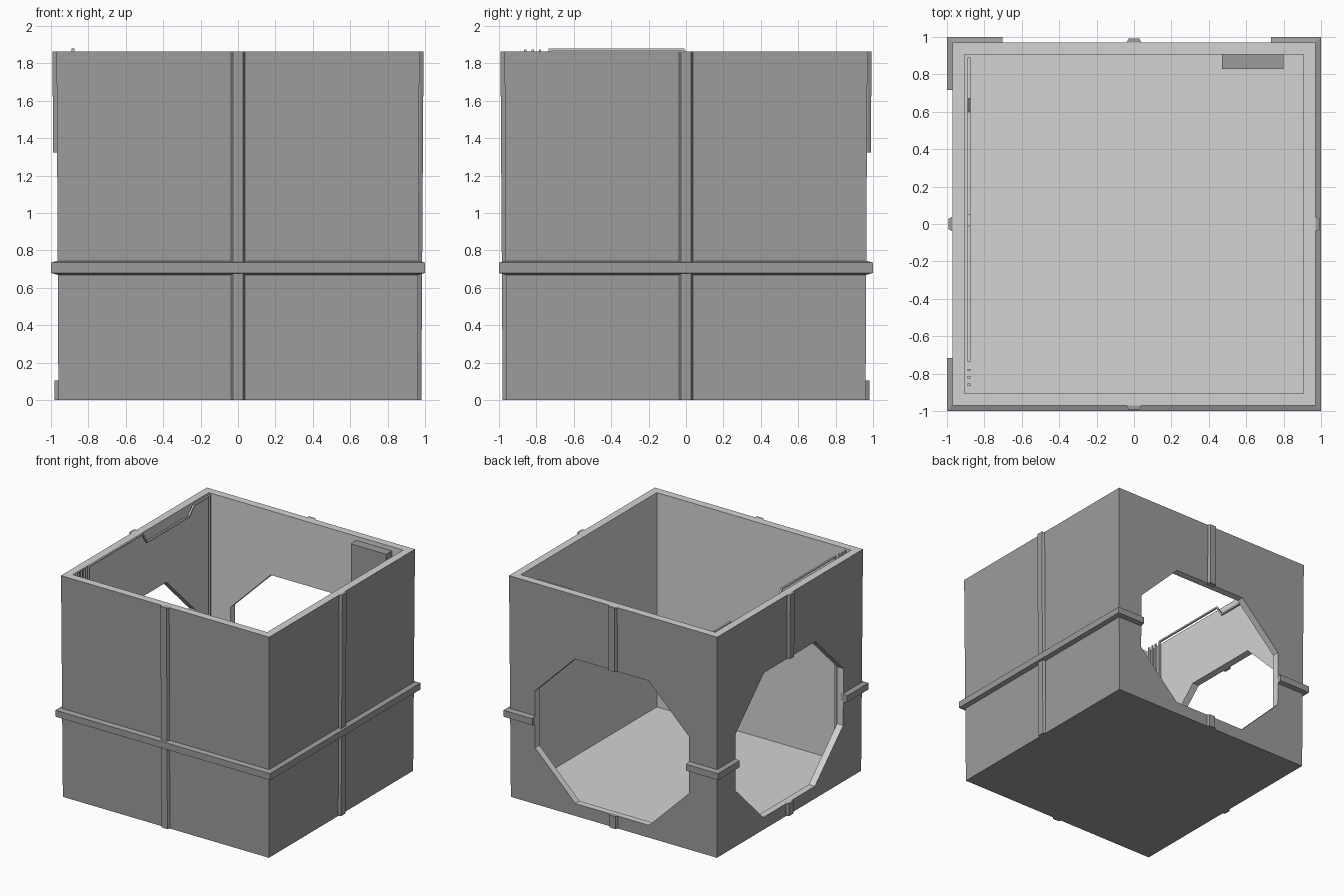
import bpy, bmesh
from math import pi
from mathutils import Matrix, Vector

if "Cube" in bpy.data.objects:
    bpy.data.objects.remove(bpy.data.objects["Cube"], do_unlink=True)


def material(name, value):
    m = bpy.data.materials.new(name)
    m.use_nodes = True
    colour = (value, value, value, 1)
    m.diffuse_color = colour
    m.node_tree.nodes["Principled BSDF"].inputs["Base Color"].default_value = colour
    return m


DARK = material("dark grey", 0.335)
LIGHT = material("light grey", 0.65)
TOP = 1.865
INNER = 0.905


def finish(name, bm, mats):
    bmesh.ops.recalc_face_normals(bm, faces=bm.faces)
    mesh = bpy.data.meshes.new(name)
    bm.to_mesh(mesh)
    bm.free()
    for m in mats:
        mesh.materials.append(m)
    ob = bpy.data.objects.new(name, mesh)
    bpy.context.collection.objects.link(ob)
    return ob


def loft(loops, closed=False):
    """Join equal loops of points with quads, capping the ends if open."""
    bm = bmesh.new()
    rings = [[bm.verts.new(p) for p in loop] for loop in loops]
    n = len(rings[0])
    pairs = list(zip(rings, rings[1:]))
    if closed:
        pairs.append((rings[-1], rings[0]))
    else:
        bm.faces.new(rings[0])
        bm.faces.new(rings[-1])
    for a, b in pairs:
        for i in range(n):
            j = (i + 1) % n
            bm.faces.new((a[i], a[j], b[j], b[i]))
    return bm


def square(half, z):
    return [(-half, -half, z), (half, -half, z), (half, half, z), (-half, half, z)]


def box(name, low, high, mat):
    bm = bmesh.new()
    low, high = Vector(low), Vector(high)
    bmesh.ops.create_cube(bm, size=1, matrix=Matrix.Translation((low + high) / 2)
                          @ Matrix.Diagonal((*(high - low), 1)))
    return finish(name, bm, [mat])


def cutter(name, bm):
    for f in bm.faces:
        f.material_index = 1
    ob = finish(name, bm, [DARK, LIGHT])
    ob.hide_render = True
    return ob


def cut(ob, tools):
    bpy.context.view_layer.objects.active = ob
    for tool in tools:
        mod = ob.modifiers.new("cut", "BOOLEAN")
        mod.operation = "DIFFERENCE"
        mod.solver = "EXACT"
        mod.object = tool
        bpy.ops.object.modifier_apply(modifier=mod.name)


# Cutters: room cavity and the two eight-sided openings
room = cutter("room_cutter", loft([square(INNER, 0.06), square(INNER, 2.2)]))
wide, flat, tall, side = 0.717, 0.343, 0.61, 0.24
quarter = [(flat, tall), (wide, side)]
octagon = (quarter + [(x, -z) for x, z in reversed(quarter)]
           + [(-x, -z) for x, z in quarter] + [(-x, z) for x, z in reversed(quarter)])
back_hole = cutter("back_hole_cutter", loft(
    [[(x + 0.015, y, z + 0.715) for x, z in octagon] for y in (0.8, 1.2)]))
side_hole = cutter("side_hole_cutter", loft(
    [[(x, y, z + 0.715) for y, z in octagon] for x in (-1.2, -0.8)]))
holes = [back_hole, side_hole]

# Slightly tapered shell with a light rim and interior
bm = loft([square(0.96, 0), square(0.97, TOP)])
bm.normal_update()
for f in bm.faces:
    f.material_index = int(f.calc_center_median().z > TOP - 0.01)
shell = finish("shell", bm, [DARK, LIGHT])
cut(shell, [room] + holes)

# Horizontal band around the outside
band = finish("band", loft([square(h, z) for h, z in
              ((0.94, 0.67), (0.965, 0.67), (1, 0.68), (1, 0.735),
               (0.965, 0.745), (0.94, 0.745))], closed=True), [DARK])
cut(band, holes)

# Chamfered upright rib in the middle of each wall
for i, name in enumerate(("front", "left", "back", "right")):
    loops = [[(-0.038, -0.94, z), (-0.038, -out + 0.018, z), (-0.028, -out, z),
              (0.028, -out, z), (0.038, -out + 0.018, z), (0.038, -0.94, z)]
             for z, out in ((0, 0.98), (TOP, 0.992))]
    bm = loft(loops)
    bmesh.ops.rotate(bm, verts=bm.verts, matrix=Matrix.Rotation(i * pi / 2, 3, "Z"))
    cut(finish(name + "_rib", bm, [DARK]), holes)

for tool in holes + [room]:
    bpy.data.objects.remove(tool, do_unlink=True)

# Cabinet on the inside of the back wall
box("wall_cabinet", (0.47, 0.83, 1.42), (0.8, INNER, 1.83), DARK)

# Thin conduit running along the inside of the open side wall
path = [(-0.735, 0.06), (-0.735, 1.88), (-0.01, 1.88), (0.05, 1.79),
        (0.6, 1.79), (0.67, 1.86), (0.89, 1.86), (0.89, 0.06)]
inset = [(-0.722, 0.06), (-0.722, 1.867), (-0.016, 1.867), (0.044, 1.777),
         (0.605, 1.777), (0.675, 1.847), (0.877, 1.847), (0.877, 0.06)]
finish("conduit", loft([[(x, *a), (x2, *a), (x2, *b), (x, *b)]
       for a, b in zip(path, inset) for x, x2 in [(-0.89, -0.875)]]), [LIGHT])

# Upright pipes beside the conduit
for i in range(3):
    y = -0.78 - 0.04 * i
    box(f"pipe_{i + 1}", (-0.89, y - 0.006, 0.06), (-0.875, y + 0.006, 1.875), LIGHT)
